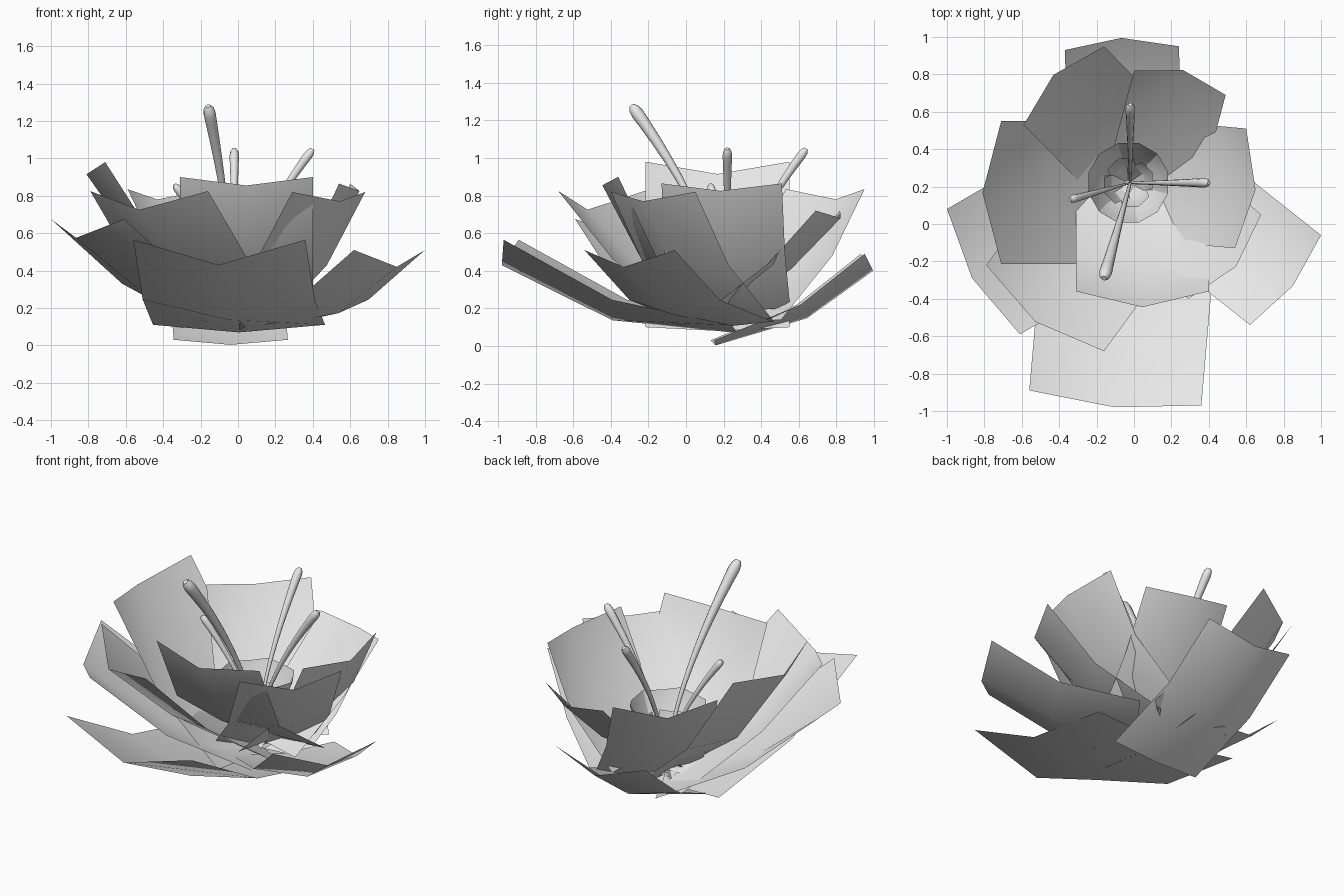
import bpy
import bmesh
import math
from mathutils import Vector

cube = bpy.data.objects.get("Cube")
if cube:
    bpy.data.objects.remove(cube, do_unlink=True)

# One pale colour for the whole flower
pale = bpy.data.materials.new("pale_grey")
pale.use_nodes = True
pale.diffuse_color = (0.8, 0.8, 0.8, 1)
pale.node_tree.nodes["Principled BSDF"].inputs["Base Color"].default_value = (0.8, 0.8, 0.8, 1)


def add_object(name, data):
    obj = bpy.data.objects.new(name, data)
    bpy.context.collection.objects.link(obj)
    data.materials.append(pale)
    return obj


def petal(name, left, right, tip_z, out, sag, mid_run, mid_z, base_run, base_z):
    """Cupped sheet: three rows running inward from the tip edge, three columns."""
    left, right = Vector((*left, 0)), Vector((*right, 0))
    across = (right - left).normalized()
    inward = Vector((-across.y, across.x, 0))
    bm = bmesh.new()
    rows = []
    for run, z, cup in ((0, tip_z, 1), (mid_run, mid_z, 0.8), (base_run, base_z, 0.3)):
        shift = inward * run + Vector((0, 0, z))
        hollow = (-inward * out - Vector((0, 0, sag))) * cup
        points = (left + shift, (left + right) / 2 + shift + hollow, right + shift)
        rows.append([bm.verts.new(p) for p in points])
    for outer, inner in zip(rows, rows[1:]):
        for i in range(2):
            face = bm.faces.new((outer[i], outer[i + 1], inner[i + 1], inner[i]))
            face.smooth = True
    mesh = bpy.data.meshes.new(name)
    bm.to_mesh(mesh)
    bm.free()
    add_object(name, mesh)


# Large petals: tip corners, tip height, cup, then middle and base rows
petal("outer_petal_front", (-.56, -.89), (.36, -.97), .565, .05, .135, .58, .245, 1.22, .11)
petal("outer_petal_back", (.24, .95), (-.37, .93), .49, .055, .09, .34, .22, .8, .03)
petal("outer_petal_left", (.62, -.54), (1, -.06), .51, .05, .09, .385, .245, .84, .13)
petal("outer_petal_right", (-1, .08), (-.61, -.59), .675, .07, .1, .44, .33, .95, .12)
petal("middle_petal_front_right", (-.79, -.22), (-.16, -.68), .825, .09, .1, .36, .46, .85, .14)
petal("middle_petal_front_left", (.29, -.4), (.68, .05), .82, .08, .05, .27, .43, .64, .13)
petal("middle_petal_back_right", (-.16, .95), (-.59, .53), .835, .08, .055, .24, .48, .62, .14)
petal("middle_petal_back_left", (.49, .69), (0, .82), .72, .07, .04, .26, .44, .62, .17)
petal("inner_petal_right", (-.71, .55), (-.71, -.215), .98, .1, .065, .32, .48, .75, .1)
petal("inner_petal_left", (.54, -.13), (.6, .51), .865, .08, .04, .17, .5, .48, .2)
petal("inner_petal_front", (-.31, -.36), (.4, -.36), .9, .085, .045, .2, .48, .65, .17)

# Two rings of small petals around the heart
heart = Vector((-.03, .22))
for ring, count, radius, width, top in (("cup", 6, .19, .22, .55), ("core", 4, .11, .15, .45)):
    for k in range(count):
        angle = math.tau * (k + 0.25) / count
        ray = Vector((math.cos(angle), math.sin(angle)))
        side = Vector((-ray.y, ray.x)) * width / 2
        tip = heart + ray * radius
        petal(f"{ring}_petal_{k + 1}", tip - side, tip + side, top, .03, .02,
              radius * .4, top * .6, radius * 1.3, .13)

# Stamens: arching stalks that swell into a rounded end
root = Vector((-.02, .22, .14))
for name, tip, size in (("front", (-.16, -.29, 1.28), .036), ("left", (.4, .22, 1.05), .027),
                        ("back", (-.02, .64, 1.05), .027), ("right", (-.34, .13, .86), .023)):
    reach = Vector(tip) - root
    curve = bpy.data.curves.new(f"{name}_stamen", "CURVE")
    curve.dimensions = "3D"
    curve.bevel_depth = size
    curve.bevel_resolution = 3
    curve.use_fill_caps = True
    steps = [k / 12 for k in range(12)] + [.96, .985, 1]
    spline = curve.splines.new("POLY")
    spline.points.add(len(steps) - 1)
    for point, t in zip(spline.points, steps):
        bend = t ** 1.65
        point.co = (*(root + Vector((reach.x * bend, reach.y * bend, reach.z * t))), 1)
        point.radius = .25 + .75 * t ** 2 if t < .97 else (.8 if t < 1 else .4)
    spline.use_smooth = True
    stalk = add_object(f"{name}_stamen", curve)
    bpy.ops.object.select_all(action="DESELECT")
    stalk.select_set(True)
    bpy.context.view_layer.objects.active = stalk
    bpy.ops.object.convert(target="MESH")
    bpy.ops.object.shade_smooth()
